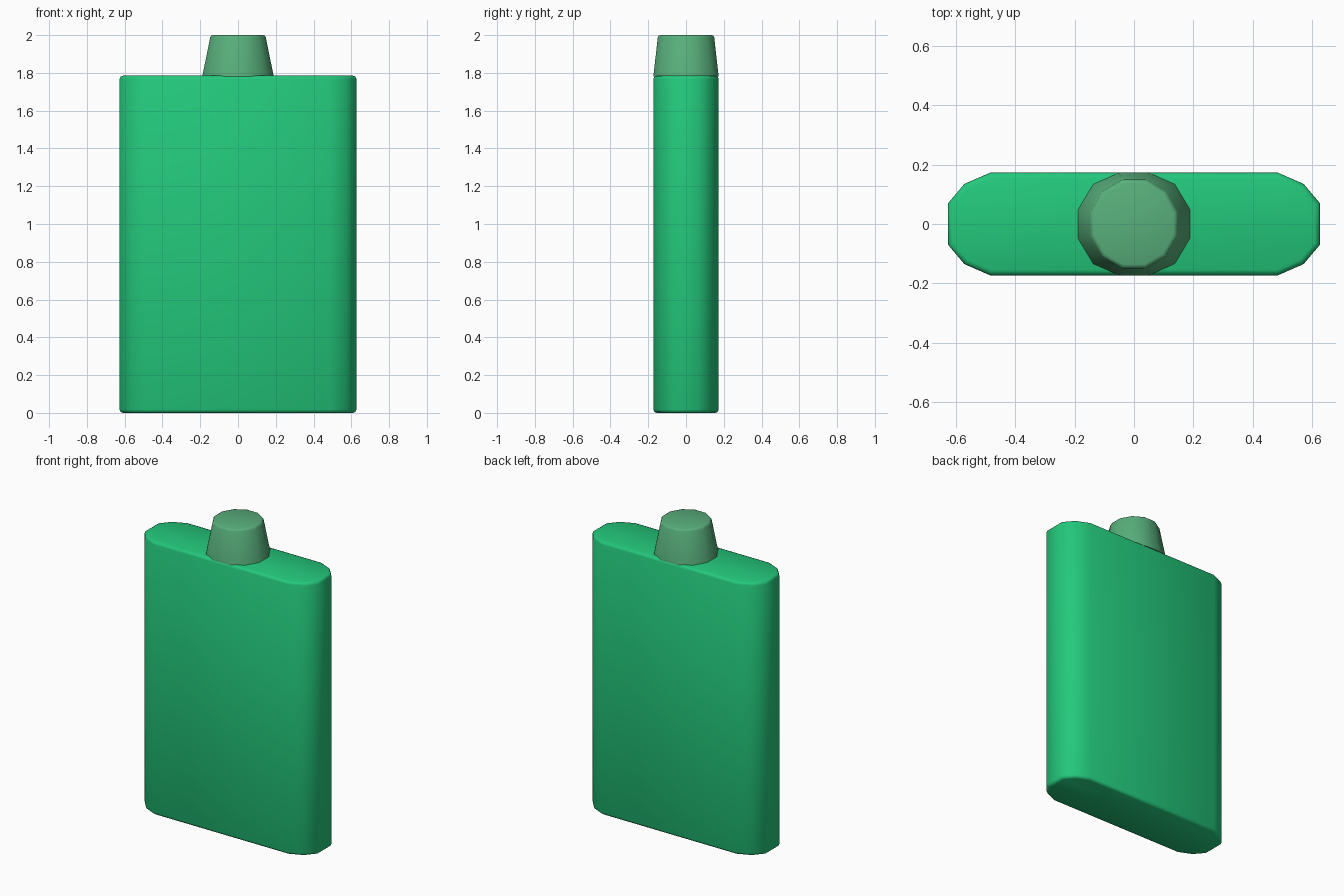
import bpy
import bmesh
from math import cos, sin, pi, radians

cube = bpy.data.objects.get("Cube")
if cube:
    bpy.data.objects.remove(cube, do_unlink=True)


def material(name, rgb):
    mat = bpy.data.materials.new(name)
    mat.use_nodes = True
    color = (*rgb, 1)
    mat.diffuse_color = color
    mat.node_tree.nodes["Principled BSDF"].inputs["Base Color"].default_value = color
    return mat


def loft(name, lower, upper, z0, z1, bevel, mat):
    """Join two outlines into a closed solid with softened rims."""
    bm = bmesh.new()
    rings = [[bm.verts.new((x, y, z)) for x, y in outline]
             for outline, z in ((lower, z0), (upper, z1))]
    n = len(lower)
    for i in range(n):
        j = (i + 1) % n
        bm.faces.new((rings[0][i], rings[0][j], rings[1][j], rings[1][i]))
    bm.faces.new(rings[0][::-1])
    bm.faces.new(rings[1])
    bmesh.ops.recalc_face_normals(bm, faces=bm.faces)
    rims = [e for e in bm.edges
            if abs(e.verts[0].co.z - e.verts[1].co.z) < 0.001
            and (name == "flask_body" or e.verts[0].co.z > z0 + 0.01)]
    bmesh.ops.bevel(bm, geom=rims, offset=bevel, segments=2, profile=0.5,
                    affect='EDGES', clamp_overlap=True)
    mesh = bpy.data.meshes.new(name)
    bm.to_mesh(mesh)
    bm.free()
    mesh.materials.append(mat)
    obj = bpy.data.objects.new(name, mesh)
    bpy.context.collection.objects.link(obj)
    bpy.ops.object.select_all(action='DESELECT')
    obj.select_set(True)
    bpy.context.view_layer.objects.active = obj
    bpy.ops.object.shade_smooth_by_angle(angle=radians(48))
    return obj


def ring(rx, ry, limit, sides=12):
    """Twelve-sided outline, flattened where it meets the front and back."""
    angles = [2 * pi * (i + 0.5) / sides for i in range(sides)]
    return [(rx * cos(a), max(-limit, min(limit, ry * sin(a)))) for a in angles]


body_green = material("body green", (0.017, 0.58, 0.2))
cap_green = material("cap green", (0.098, 0.43, 0.2))

# Flat body with faceted rounded sides
corner = [(0.627, 0.07), (0.572, 0.135), (0.485, 0.173)]
half = corner + [(-x, y) for x, y in reversed(corner)]
outline = half + [(-x, -y) for x, y in half]
loft("flask_body", outline, outline, 0, 1.785, 0.018, body_green)

# Tapered cap
loft("flask_cap", ring(0.196, 0.19, 0.173), ring(0.15, 0.153, 0.148),
     1.78, 2.0, 0.012, cap_green)
